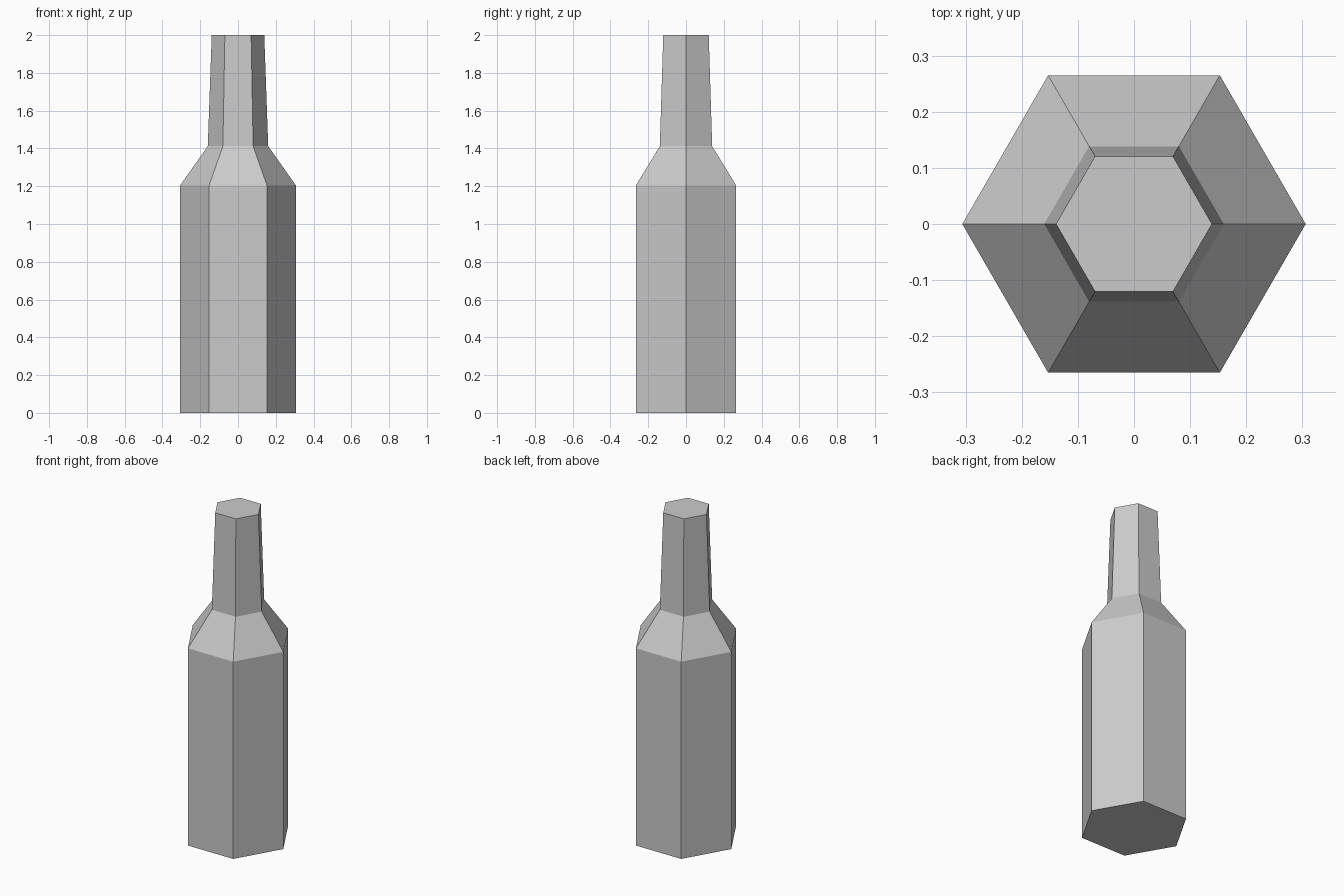
import bpy, bmesh
from math import cos, sin, pi

if "Cube" in bpy.data.objects:
    bpy.data.objects.remove(bpy.data.objects["Cube"])

SIDES = 6
# (radius, height) profile: base, shoulder, neck foot, mouth
PROFILE = [(0.306, 0.0), (0.306, 1.205), (0.16, 1.412), (0.139, 2.0)]

# Six-sided bottle: stacked rings joined by flat faces
bm = bmesh.new()
rings = [[bm.verts.new((r * cos(2 * pi * i / SIDES), r * sin(2 * pi * i / SIDES), z))
          for i in range(SIDES)] for r, z in PROFILE]
for low, high in zip(rings, rings[1:]):
    for i in range(SIDES):
        j = (i + 1) % SIDES
        bm.faces.new((low[i], low[j], high[j], high[i]))

# Flat base and flat closed top
bm.faces.new(rings[0][::-1])
bm.faces.new(rings[-1])

mesh = bpy.data.meshes.new("bottle")
bm.to_mesh(mesh)
bm.free()
bpy.context.collection.objects.link(bpy.data.objects.new("bottle", mesh))
